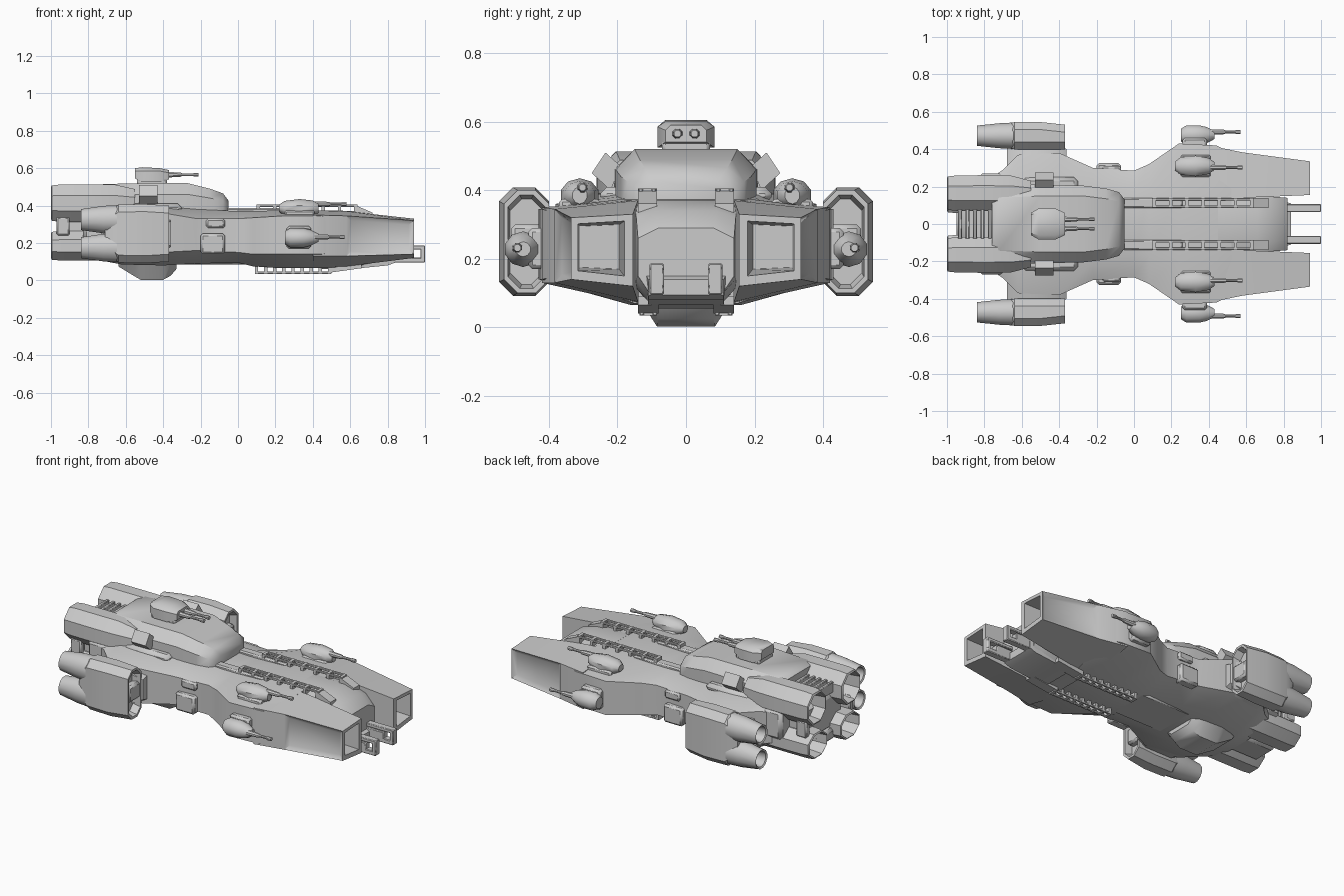
import bpy, bmesh, math


def finish(name, bm, mirror=False):
    bmesh.ops.recalc_face_normals(bm, faces=bm.faces)
    me = bpy.data.meshes.new(name)
    bm.to_mesh(me)
    bm.free()
    ob = bpy.data.objects.new(name, me)
    bpy.context.collection.objects.link(ob)
    if mirror:
        m = ob.modifiers.new("mirror", 'MIRROR')
        m.use_axis = (False, True, False)
    return ob


def loft_bm(rings):
    """Skin a row of equal-length rings [(x, [(y, z), ...]), ...] and cap both ends."""
    bm = bmesh.new()
    vs = [[bm.verts.new((x, y, z)) for y, z in pts] for x, pts in rings]
    n = len(vs[0])
    for a, b in zip(vs, vs[1:]):
        for i in range(n):
            j = (i + 1) % n
            bm.faces.new((a[i], a[j], b[j], b[i]))
    bm.faces.new(vs[0])
    bm.faces.new(vs[-1])
    bmesh.ops.recalc_face_normals(bm, faces=bm.faces)
    return bm


def loft(name, rings, mirror=False):
    return finish(name, loft_bm(rings), mirror)


def sym(half):
    """Close a half section (top to bottom, y >= 0) across the centre line."""
    return half + [(-y, z) for y, z in reversed(half)]


def chamfered(y, z, ry, rz, c):
    """Rectangle section with cut corners."""
    return [(y - ry + c, z + rz), (y + ry - c, z + rz), (y + ry, z + rz - c), (y + ry, z - rz + c),
            (y + ry - c, z - rz), (y - ry + c, z - rz), (y - ry, z - rz + c), (y - ry, z + rz - c)]


def box(name, x, y, z, bevel=0.0, mirror=False):
    bm = loft_bm([(v, [(y[0], z[0]), (y[1], z[0]), (y[1], z[1]), (y[0], z[1])]) for v in x])
    if bevel:
        bmesh.ops.bevel(bm, geom=bm.edges[:], offset=bevel, segments=1, affect='EDGES')
    return finish(name, bm, mirror)


def tube(name, y, z, prof, n=12, mirror=False):
    """Round body along x from (x, ry, rz) steps; steps may fold inward for openings."""
    ang = [2 * math.pi * (i + 0.5) / n for i in range(n)]
    return loft(name, [(x, [(y + ry * math.cos(a), z + rz * math.sin(a)) for a in ang])
                       for x, ry, rz in prof], mirror)


def gun(name, x0, x1, y, z, r, mirror=False):
    xm = x0 + (x1 - x0) * 0.45
    tube(name, y, z, [(x0, r * 1.6, r * 1.6), (xm, r * 1.3, r * 1.3), (xm + .01, r * .8, r * .8),
                      (x1 - .03, r * .8, r * .8), (x1 - .025, r * 1.1, r * 1.1),
                      (x1, r * 1.1, r * 1.1)], 8, mirror)


# main hull: x, top half-width, top z, side half-width, shoulder z, lower z, keel half-width, keel z
hull = [(-.76, .18, .39, .25, .35, .17, .15, .12), (-.70, .2, .39, .29, .36, .16, .17, .10),
        (-.62, .22, .40, .37, .36, .15, .17, .085), (-.40, .22, .395, .38, .36, .15, .17, .08),
        (-.22, .2, .38, .30, .33, .16, .15, .09), (0, .17, .37, .285, .33, .15, .15, .095),
        (.08, .17, .37, .32, .335, .14, .15, .075), (.24, .18, .375, .43, .345, .14, .16, .065),
        (.44, .18, .375, .42, .345, .14, .16, .065), (.52, .17, .37, .38, .33, .15, .15, .07)]
loft("main_hull", [(x, sym([(tw, zt), (w, zs), (w, zl), (bw, zb)]))
                   for x, tw, zt, w, zs, zl, bw, zb in hull])

# central bow between the prongs, with sloping chin
loft("central_bow", [(.45, sym([(.09, .375), (.15, .36), (.15, .12), (.1, .06)])),
                     (.66, sym([(.09, .37), (.15, .35), (.15, .12), (.1, .065)])),
                     (.76, sym([(.09, .34), (.145, .32), (.145, .14), (.1, .085)])),
                     (.82, sym([(.08, .29), (.14, .26), (.14, .15), (.1, .09)]))])
loft("bow_chin", [(.55, sym([(.12, .15), (.11, .055)])), (.80, sym([(.12, .16), (.11, .08)])),
                  (.84, sym([(.11, .14), (.11, .095)]))])

# forward prongs with hollow ends and recessed flanks
prong = loft_bm([(.40, [(.13, .375), (.42, .35), (.42, .13), (.13, .065)]),
                 (.58, [(.14, .37), (.383, .345), (.383, .13), (.14, .075)]),
                 (.94, [(.155, .33), (.335, .32), (.335, .14), (.155, .12)]),
                 (.94, [(.18, .31), (.315, .302), (.315, .165), (.18, .15)]),
                 (.70, [(.195, .30), (.31, .295), (.31, .175), (.195, .17)])])
flank = [f for f in prong.faces if f.normal.y > .8 and f.calc_center_median().x > .6
         and f.calc_center_median().y > .34]
bmesh.ops.inset_region(prong, faces=flank, thickness=.035, depth=-.018)
finish("forward_prong", prong, True)

# forked nose clamps
for nm, x, z in (("upper_arm", (.78, 1.0), (.165, .187)), ("lower_arm", (.78, 1.0), (.095, .122)),
                 ("tip", (.975, 1.0), (.1, .18)), ("root", (.78, .935), (.1, .16))):
    box("nose_clamp_" + nm, x, (.064, .106), z, .004, True)

# upper deck superstructure
deck = [(-.76, .12, .50, .20, .46), (-.72, .14, .515, .21, .46), (-.50, .15, .52, .21, .46),
        (-.27, .15, .52, .205, .46), (-.15, .135, .49, .19, .44), (-.08, .12, .465, .17, .425),
        (-.05, .09, .425, .13, .40)]
loft("upper_deck", [(x, sym([(tw, zt), (w, zs), (w, .36)])) for x, tw, zt, w, zs in deck])
loft("deck_shoulder_box", [(x, [(.19, .47), (.235, .51), (.275, .45), (.22, .40)])
                           for x in (-.53, -.43)], True)
box("deck_side_step", (-.60, -.30), (.15, .25), (.36, .41), .02, True)

# top turret
box("top_turret_base", (-.54, -.38), (-.07, .07), (.50, .55), .01)
loft("top_turret", [(-.55, sym([(.05, .60), (.06, .585), (.06, .545)])),
                    (-.51, sym([(.06, .605), (.083, .585), (.083, .525)])),
                    (-.42, sym([(.06, .60), (.083, .585), (.083, .525)])),
                    (-.37, sym([(.045, .59), (.06, .575), (.06, .54)]))])
gun("top_turret_gun", -.39, -.21, .025, .565, .010, True)

# main engines: four hollow pods around a grilled core
for nm, y, z, ry, rz in (("upper", .165, .413, .102, .108), ("lower", .155, .185, .105, .085)):
    tube(nm + "_engine", y, z, [(-.86, ry * .7, rz * .7), (-.97, ry * .82, rz * .82),
                                (-1.0, ry * .85, rz * .85), (-.995, ry * .95, rz * .95),
                                (-.95, ry, rz), (-.80, ry * 1.02, rz), (-.66, ry, rz),
                                (-.55, ry * .7, rz * .75)], 8, True)
box("engine_core", (-.93, -.60), (-.19, .19), (.17, .40), .03)
box("engine_core_side", (-.83, -.60), (.15, .27), (.20, .38), .02, True)
for i in range(5):
    x = -.94 + i * .04
    box("engine_grille_bar", (x, x + .02), (-.08, .08), (.40, .465), .004)
box("engine_keel", (-.95, -.60), (-.08, .08), (.12, .19), .015)
box("engine_rear_brace", (-.97, -.90), (.19, .23), (.24, .34), .008, True)

# side nacelles: one open intake shell feeding two rear tubes
for nm, z in (("upper", .325), ("lower", .175)):
    tube("nacelle_" + nm + "_tube", .472, z,
         [(-.74, .035, .035), (-.835, .047, .047), (-.84, .056, .058), (-.72, .069, .076),
          (-.64, .073, .08), (-.52, .073, .082), (-.42, .065, .074)], 12, True)
loft("nacelle_shell", [(-.71, chamfered(.472, .25, .045, .09, .03)),
                       (-.64, chamfered(.472, .25, .073, .155, .04)),
                       (-.50, chamfered(.472, .25, .073, .158, .04)),
                       (-.37, chamfered(.465, .25, .066, .15, .04)),
                       (-.37, chamfered(.465, .25, .054, .136, .034)),
                       (-.415, chamfered(.465, .25, .048, .125, .034))], True)
box("nacelle_intake_divider", (-.45, -.375), (.40, .51), (.20, .30), .012, True)
loft("nacelle_pylon", [(-.68, [(.30, .32), (.42, .30), (.42, .20), (.30, .18)]),
                       (-.60, [(.30, .37), (.43, .34), (.43, .16), (.30, .13)]),
                       (-.42, [(.30, .37), (.43, .34), (.43, .16), (.30, .13)]),
                       (-.36, [(.30, .34), (.40, .31), (.40, .19), (.30, .16)])], True)

# belly pod
loft("belly_pod", [(-.64, sym([(.13, .12), (.08, .075)])), (-.55, sym([(.14, .10), (.11, .03), (.08, .02)][::2])),
                   (-.52, sym([(.14, .09), (.085, .003)])), (-.40, sym([(.14, .09), (.085, .003)])),
                   (-.36, sym([(.13, .09), (.08, .025)])), (-.33, sym([(.12, .10), (.07, .06)]))])
box("belly_plate", (-.30, .06), (-.13, .13), (.085, .12), .01)

# waist blocks and hull fittings
box("waist_block", (-.20, -.07), (.26, .325), (.14, .25), .012, True)
box("waist_top_block", (-.17, -.07), (.24, .31), (.28, .33), .01, True)
box("spine_side_strip", (-.06, .26), (.085, .14), (.36, .387), .008, True)

# dorsal and side turrets on the forward hull
tube("dorsal_turret", .31, .385, [(.22, .025, .02), (.25, .05, .04), (.33, .058, .05),
                                  (.40, .045, .042), (.43, .022, .025)], 10, True)
box("dorsal_turret_mount", (.25, .41), (.25, .37), (.33, .375), .01, True)
gun("dorsal_gun", .41, .58, .302, .408, .010, True)
tube("side_turret", .475, .228, [(.25, .035, .035), (.28, .055, .052), (.35, .055, .052),
                                 (.39, .045, .042), (.43, .022, .022)], 10, True)
box("side_turret_mount", (.26, .39), (.40, .46), (.17, .29), .012, True)
gun("side_gun", .41, .57, .492, .232, .010, True)


# slotted rail trusses above and below the hull
def truss(name, x0, x1, y0, y1, z0, z1, count, top):
    zc = (z1 - .012, z1) if top else (z0, z0 + .012)
    for y in (y0, y1 - .012):
        box(name + "_beam", (x0, x1), (y, y + .012), zc, .002, True)
    for i in range(count):
        x = x0 + (x1 - x0 - .02) * i / (count - 1)
        box(name + "_post", (x, x + .018), (y0, y1), (z0, z1), 0, True)


truss("dorsal_truss", .10, .64, .088, .138, .36, .405, 7, True)
truss("ventral_truss", .09, .50, .085, .135, .035, .09, 9, False)
loft("dorsal_truss_ramp", [(.62, [(.085, .36), (.14, .36), (.14, .405), (.085, .405)]),
                           (.72, [(.085, .33), (.14, .33), (.14, .362), (.085, .362)])], True)
loft("ventral_truss_ramp", [(.48, [(.08, .08), (.14, .08), (.14, .04), (.08, .04)]),
                            (.66, [(.08, .09), (.14, .09), (.14, .065), (.08, .065)])], True)

# soft shading across gentle bends only
for ob in bpy.data.objects:
    ob.select_set(True)
    bpy.context.view_layer.objects.active = ob
bpy.ops.object.shade_smooth_by_angle(angle=math.radians(38))
